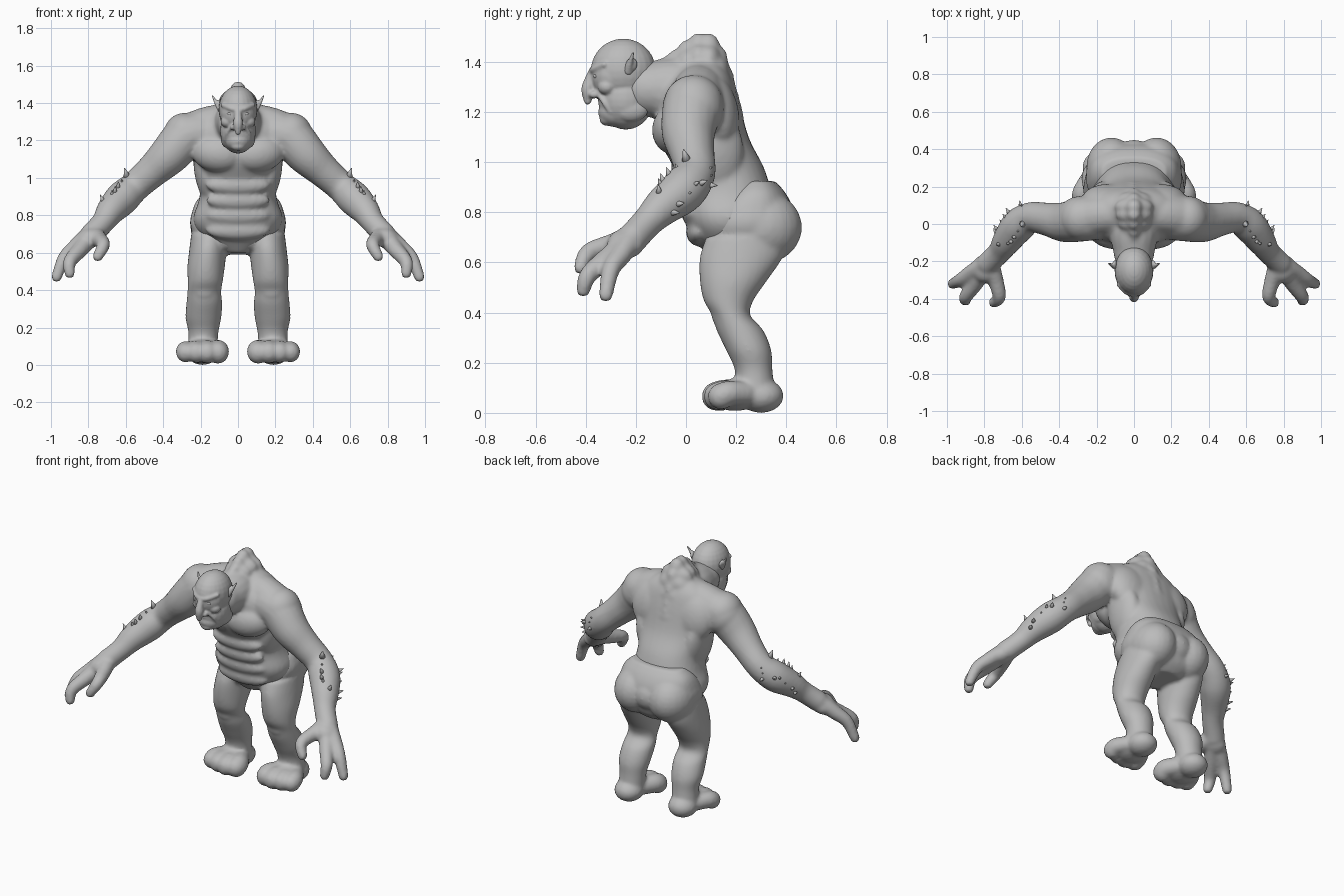
import bpy, bmesh, math, random
from mathutils import Vector, Matrix, Euler

random.seed(4)
if "Cube" in bpy.data.objects:
    bpy.data.objects.remove(bpy.data.objects["Cube"])

skin = bpy.data.materials.new("grey_skin")
skin.use_nodes = True
GREY = (.5, .5, .5, 1)
skin.diffuse_color = GREY
skin.node_tree.nodes["Principled BSDF"].inputs["Base Color"].default_value = GREY


def smooth_path(points, steps=5):
    """Pass a Catmull-Rom spline through section tuples."""
    pts = [Vector(p) for p in points]
    out = []
    for i, (start, end) in enumerate(zip(pts, pts[1:])):
        before = pts[max(i - 1, 0)]
        after = pts[min(i + 2, len(pts) - 1)]
        for k in range(steps):
            t = k / steps
            out.append((2 * start + (end - before) * t
                        + (2 * before - 5 * start + 4 * end - after) * t ** 2
                        + (3 * start - before - 3 * end + after) * t ** 3) / 2)
    return out + [pts[-1]]


def skin_rings(bm, rings):
    """Bridge equal rings of points and close both ends."""
    loops = [[bm.verts.new(p) for p in ring] for ring in rings]
    for lower, upper in zip(loops, loops[1:]):
        for i in range(len(lower)):
            bm.faces.new((lower[i - 1], lower[i], upper[i], upper[i - 1]))
    bm.faces.new(loops[0])
    bm.faces.new(loops[-1])


def circle(count):
    return [(math.cos(math.tau * i / count), math.sin(math.tau * i / count)) for i in range(count)]


def loft(bm, sections, side=1, power=1.0):
    """Level oval sections: x, y, z, half width, half depth."""
    def squared(v):
        return math.copysign(abs(v) ** power, v)
    rings = []
    for s in smooth_path(sections):
        x, y, z, half_width, half_depth = s
        rings.append([(side * (x + half_width * squared(c)), y + half_depth * squared(d), z)
                      for c, d in circle(32)])
    skin_rings(bm, rings)


def blob(bm, at, size, side=1, tilt=(0, 0, 0)):
    """Ellipsoid mass, mirrored when side is negative."""
    turn = Euler([math.radians(t) for t in tilt]).to_matrix().to_4x4()
    matrix = (Matrix.Diagonal((side, 1, 1, 1)) @ Matrix.Translation(at)
              @ turn @ Matrix.Diagonal((*size, 1)))
    bmesh.ops.create_uvsphere(bm, u_segments=24, v_segments=14, radius=1, matrix=matrix)


def tube(bm, sections, side=1):
    """Round limb with domed ends: x, y, z, radius."""
    path = smooth_path(sections)
    rings = []
    for i, s in enumerate(path):
        ahead, behind = path[min(i + 1, len(path) - 1)], path[max(i - 1, 0)]
        along = (ahead - behind).xyz.normalized()
        across = along.cross(Vector((.3, .2, 1))).normalized()
        other = along.cross(across)
        rings.append([Vector((side, 1, 1)) * (s.xyz + s.w * (across * c + other * d))
                      for c, d in circle(18)])
    skin_rings(bm, rings)
    for end in (path[0], path[-1]):
        blob(bm, end.xyz, [end.w] * 3, side)


def tapered(bm, points, thick, thin, side):
    """Limb whose radius shrinks evenly from thick to thin."""
    last = len(points) - 1
    tube(bm, [(*p, thick + (thin - thick) * i / last) for i, p in enumerate(points)], side)


def spike(bm, base, direction, radius, length, side=1):
    direction = Vector(direction).normalized()
    turn = direction.to_track_quat('Z', 'Y').to_matrix().to_4x4()
    matrix = (Matrix.Diagonal((side, 1, 1, 1))
              @ Matrix.Translation(Vector(base) + direction * length / 2) @ turn)
    bmesh.ops.create_cone(bm, cap_ends=True, segments=10, radius1=radius, radius2=radius / 12,
                          depth=length, matrix=matrix)


def finish(name, bm, voxel=0, relax=0):
    bmesh.ops.recalc_face_normals(bm, faces=bm.faces)
    mesh = bpy.data.meshes.new(name)
    bm.to_mesh(mesh)
    bm.free()
    mesh.materials.append(skin)
    mesh.shade_smooth()
    part = bpy.data.objects.new(name, mesh)
    bpy.context.collection.objects.link(part)
    if voxel:
        # fuse the overlapping masses into one sculpted surface
        fuse = part.modifiers.new("fuse", 'REMESH')
        fuse.mode = 'VOXEL'
        fuse.voxel_size = voxel
        fuse.use_smooth_shade = True
        soften = part.modifiers.new("soften", 'SMOOTH')
        soften.factor, soften.iterations = .5, relax


SIDES = (1, -1)

# torso and neck
bm = bmesh.new()
loft(bm, [(0, .17, .6, .07, .06), (0, .17, .7, .2, .14), (0, .17, .78, .24, .18),
          (0, .16, .88, .21, .18), (0, .13, .98, .2, .18), (0, .07, 1.1, .23, .18),
          (0, .05, 1.25, .26, .16), (0, .06, 1.34, .21, .12), (0, .07, 1.4, .11, .07)], power=.88)
tube(bm, [(0, .08, 1.28, .12), (0, -.05, 1.29, .13), (0, -.15, 1.29, .11)])
# belly folds
for fold in range(4):
    blob(bm, (0, .05 - fold * .02, .72 + fold * .08), (.17, .05, .055))
# spine ridge
for knob in smooth_path([(0, -.07, 1.39, .035), (0, .09, 1.455, .055), (0, .195, 1.21, .035)], 4):
    r = knob.w
    blob(bm, knob.xyz, (r * .85, r * .85, r * 1.1))
    blob(bm, knob.xyz - Vector((0, 0, r * .8)), (r * 1.9, r, r * 1.2))
# arms, hands and upper body muscles
ARM = [(.2, .04, 1.23, .125), (.28, .025, 1.215, .12), (.37, .01, 1.12, .108), (.46, .025, 1.035, .09),
       (.55, .035, .955, .083), (.62, -.01, .89, .092), (.68, -.09, .825, .078), (.72, -.15, .765, .063),
       (.78, -.21, .7, .062)]
FINGERS = [
    [(.8, -.22, .69), (.87, -.26, .63), (.93, -.3, .57), (.97, -.32, .47)],
    [(.79, -.23, .68), (.85, -.32, .61), (.9, -.39, .55), (.9, -.41, .49)],
    [(.77, -.21, .7), (.74, -.3, .67), (.72, -.39, .64), (.75, -.42, .58)],
]
for side in SIDES:
    tube(bm, ARM, side)
    for finger in FINGERS:
        tapered(bm, finger, .05, .029, side)
    blob(bm, (.8, -.24, .675), (.075, .075, .055), side, (0, 30, 0))   # palm
    blob(bm, (.11, -.045, 1.13), (.14, .09, .1), side, (0, -8, 8))     # chest
    blob(bm, (.28, .03, 1.23), (.115, .12, .12), side, (0, 35, 0))     # deltoid
    tapered(bm, [(0, .06, 1.31), (.15, .05, 1.28), (.29, .03, 1.21)], .09, .12, side)  # trapezius
    blob(bm, (.13, .12, 1.2), (.15, .09, .16), side, (12, -15, 0))     # shoulder blade
    blob(bm, (.165, .11, 1.04), (.07, .12, .18), side, (0, 8, 0))      # flank
    blob(bm, (.5, .055, 1), (.1, .06, .06), side, (0, 42, 0))          # triceps
finish("torso_and_arms", bm, .01, 10)

# pelvis
bm = bmesh.new()
loft(bm, [(0, .25, .59, .09, .1), (0, .24, .64, .2, .16), (0, .25, .74, .255, .185),
          (0, .26, .82, .245, .165), (0, .275, .88, .22, .12), (0, .28, .925, .17, .075)], power=.85)
blob(bm, (0, .33, .75), (.13, .12, .11))
# buttocks, legs and feet
for side in SIDES:
    blob(bm, (.12, .305, .74), (.135, .158, .145), side)
    loft(bm, [(.15, .24, .7, .1, .16), (.16, .22, .62, .1, .165), (.17, .19, .53, .1, .135),
              (.175, .17, .45, .094, .1), (.18, .18, .39, .09, .076), (.18, .215, .33, .096, .093),
              (.185, .25, .25, .095, .09), (.185, .27, .17, .08, .075), (.19, .275, .08, .08, .08)], side)
    blob(bm, (.18, .14, .4), (.06, .04, .06), side)                    # knee
    blob(bm, (.19, .3, .068), (.086, .09, .068), side)                 # heel
    blob(bm, (.19, .21, .075), (.1, .11, .066), side, (8, 0, 0))       # instep
    for toe in range(4):
        x, y, r = .108 + toe * .057, .115 + abs(toe - 1.3) * .015, .054 - toe * .002
        tapered(bm, [(x * .6 + .08, .23, .078), (x, y + .03, .078), (x, y, .066)], r, r * 1.1, side)
finish("pelvis_and_legs", bm, .01, 7)

# head: skull, brow mass, jaw, chin and nose
bm = bmesh.new()
blob(bm, (0, -.25, 1.365), (.104, .13, .128))
blob(bm, (0, -.295, 1.345), (.094, .083, .098))
blob(bm, (0, -.24, 1.25), (.096, .11, .12))
blob(bm, (0, -.28, 1.2), (.07, .07, .06))
blob(bm, (0, -.315, 1.17), (.04, .03, .025))
blob(bm, (0, -.355, 1.31), (.022, .035, .055))
tube(bm, [(0, -.36, 1.37, .022), (0, -.382, 1.335, .02), (0, -.392, 1.29, .026), (0, -.392, 1.245, .016)])
for lip in (1.188, 1.23):
    tube(bm, [(-.05, -.3, lip, .014), (0, -.335, lip + .01, .017), (.05, -.3, lip, .014)])
# brows, cheeks, nostrils, creases and jaw corners
for side in SIDES:
    tapered(bm, [(0, -.372, 1.363), (.04, -.364, 1.372), (.08, -.325, 1.39)], .016, .013, side)
    blob(bm, (.055, -.315, 1.3), (.038, .037, .032), side)
    blob(bm, (.024, -.366, 1.27), (.018, .022, .016), side)
    tapered(bm, [(.03, -.355, 1.28), (.058, -.328, 1.24), (.062, -.3, 1.2)], .01, .01, side)
    blob(bm, (.058, -.22, 1.21), (.034, .07, .05), side)
finish("head", bm, .006, 5)

# pointed ears
bm = bmesh.new()
for side in SIDES:
    tapered(bm, [(.09, -.23, 1.365), (.11, -.225, 1.39), (.136, -.21, 1.438)], .02, .005, side)
    blob(bm, (.1, -.218, 1.388), (.012, .024, .03), side, (-15, 15, 0))
finish("ears", bm, .005, 3)

# eyes and lower tusks
eyes, tusks = bmesh.new(), bmesh.new()
for side in SIDES:
    blob(eyes, (.042, -.356, 1.343), (.016, .014, .011), side)
    spike(tusks, (.035, -.325, 1.195), (0, -.1, 1), .008, .035, side)
finish("eyes", eyes)
finish("tusks", tusks)

# thorny growths on the outer forearms
bm = bmesh.new()
forearm = smooth_path(ARM[4:8], 6)[:15]
OUTWARD = Vector((.55, .25, .8))
for here, ahead in zip(forearm, forearm[1:]):
    along = (ahead - here).xyz.normalized()
    outward = (OUTWARD - along * along.dot(OUTWARD)).normalized()
    direction = Matrix.Rotation(random.uniform(-1.4, 1.4), 3, along) @ outward
    size = random.choice((.6, .8, 1, 1.3))
    for side in SIDES:
        spike(bm, here.xyz + direction * (here.w - .016), direction - along * .3,
              .017 * size, .043 * size, side)
finish("forearm_spikes", bm)
